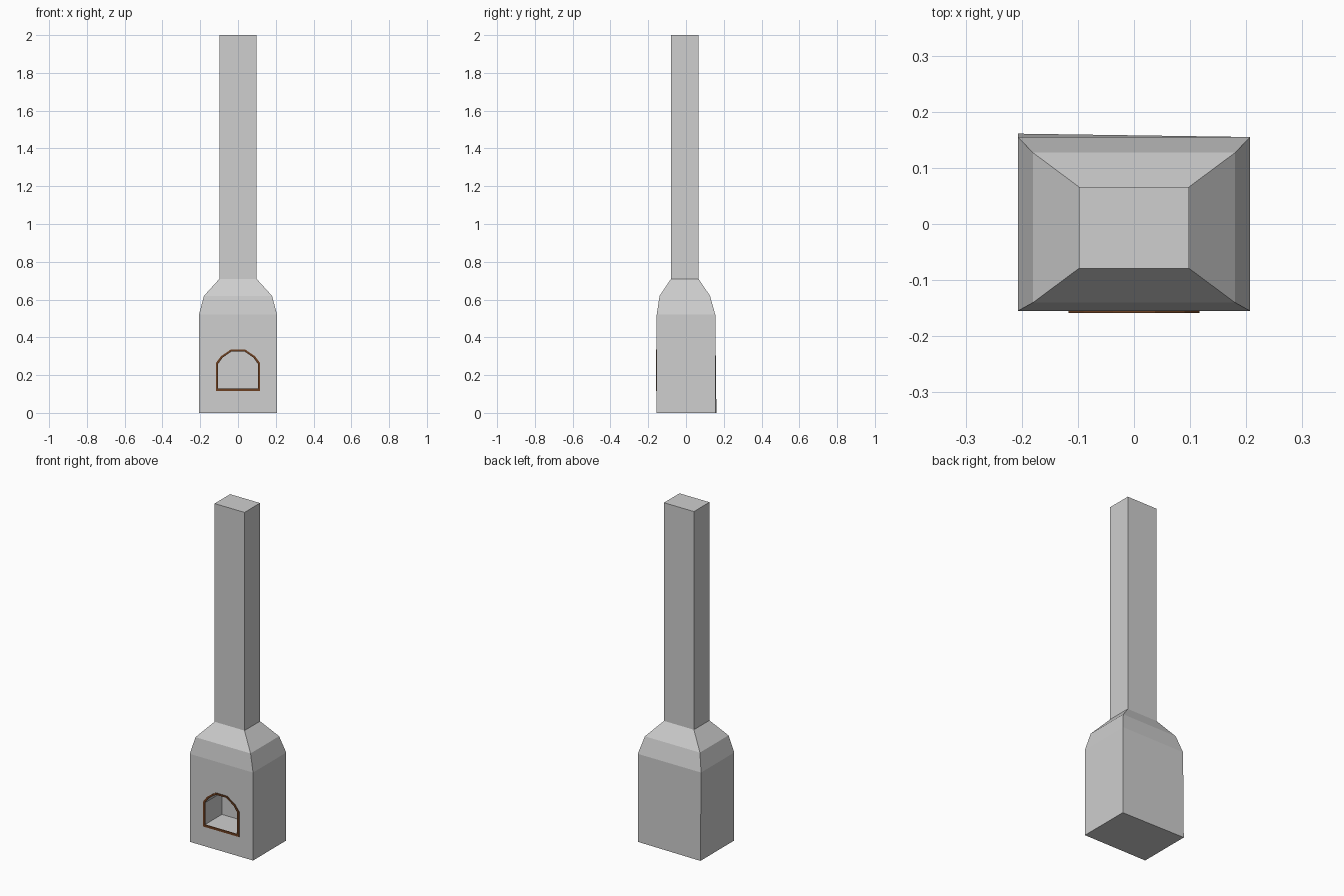
import bpy, bmesh

cube = bpy.data.objects.get("Cube")
if cube:
    bpy.data.objects.remove(cube, do_unlink=True)


def material(name, rgb):
    m = bpy.data.materials.new(name)
    m.use_nodes = True
    m.diffuse_color = (*rgb, 1)
    m.node_tree.nodes["Principled BSDF"].inputs["Base Color"].default_value = (*rgb, 1)
    return m


def loft(name, rings, mat, closed=False):
    """Join rings of equal length; cap the ends, or close the last to the first."""
    bm = bmesh.new()
    loops = [[bm.verts.new(p) for p in ring] for ring in rings]
    pairs = list(zip(loops, loops[1:]))
    if closed:
        pairs.append((loops[-1], loops[0]))
    else:
        bm.faces.new(loops[0])
        bm.faces.new(loops[-1])
    n = len(loops[0])
    for a, b in pairs:
        for i in range(n):
            j = (i + 1) % n
            bm.faces.new((a[i], a[j], b[j], b[i]))
    bmesh.ops.recalc_face_normals(bm, faces=bm.faces)
    mesh = bpy.data.meshes.new(name)
    bm.to_mesh(mesh)
    bm.free()
    mesh.materials.append(mat)
    obj = bpy.data.objects.new(name, mesh)
    bpy.context.collection.objects.link(obj)
    return obj


def arch(side, bottom, spring, rise, y):
    """Arched opening outline: flat sill, straight jambs, faceted head."""
    half = [(1, 0), (0.77, 0.5), (0.32, 1)]
    right = [(side * u, y, spring + rise * v) for u, v in half]
    left = [(-x, yy, z) for x, yy, z in reversed(right)]
    return [(-side, y, bottom), (side, y, bottom)] + right + left


stone = material("plaster_grey", (0.62, 0.62, 0.62))
wood = material("dark_brown", (0.15, 0.05, 0.015))

# Hearth body, tapering hood and chimney: half width, front, back, height
levels = [(0.207, -0.155, 0.155, 0), (0.207, -0.155, 0.155, 0.52),
          (0.18, -0.14, 0.127, 0.62), (0.098, -0.079, 0.066, 0.71),
          (0.098, -0.079, 0.066, 2)]
rings = [[(-w, f, z), (w, f, z), (w, b, z), (-w, b, z)] for w, f, b, z in levels]
rings[0][3] = (-0.207, 0.161, 0)  # slightly kicked-out back corner
body = loft("fireplace_body", rings, stone)

# Arched firebox cut into the front
cutter = loft("firebox_cutter", [arch(0.105, 0.13, 0.26, 0.066, y) for y in (-0.2, 0)], stone)
cutter.hide_render = True
cut = body.modifiers.new("firebox", "BOOLEAN")
cut.operation = "DIFFERENCE"
cut.solver = "EXACT"
cut.object = cutter
bpy.context.view_layer.objects.active = body
bpy.ops.object.modifier_apply(modifier=cut.name)
bpy.data.objects.remove(cutter, do_unlink=True)

# Trim around the opening
inner, outer = (0.105, 0.13, 0.26, 0.066), (0.117, 0.116, 0.264, 0.072)
loft("firebox_trim", [arch(*outer, -0.154), arch(*outer, -0.159),
                      arch(*inner, -0.159), arch(*inner, -0.154)], wood, closed=True)
